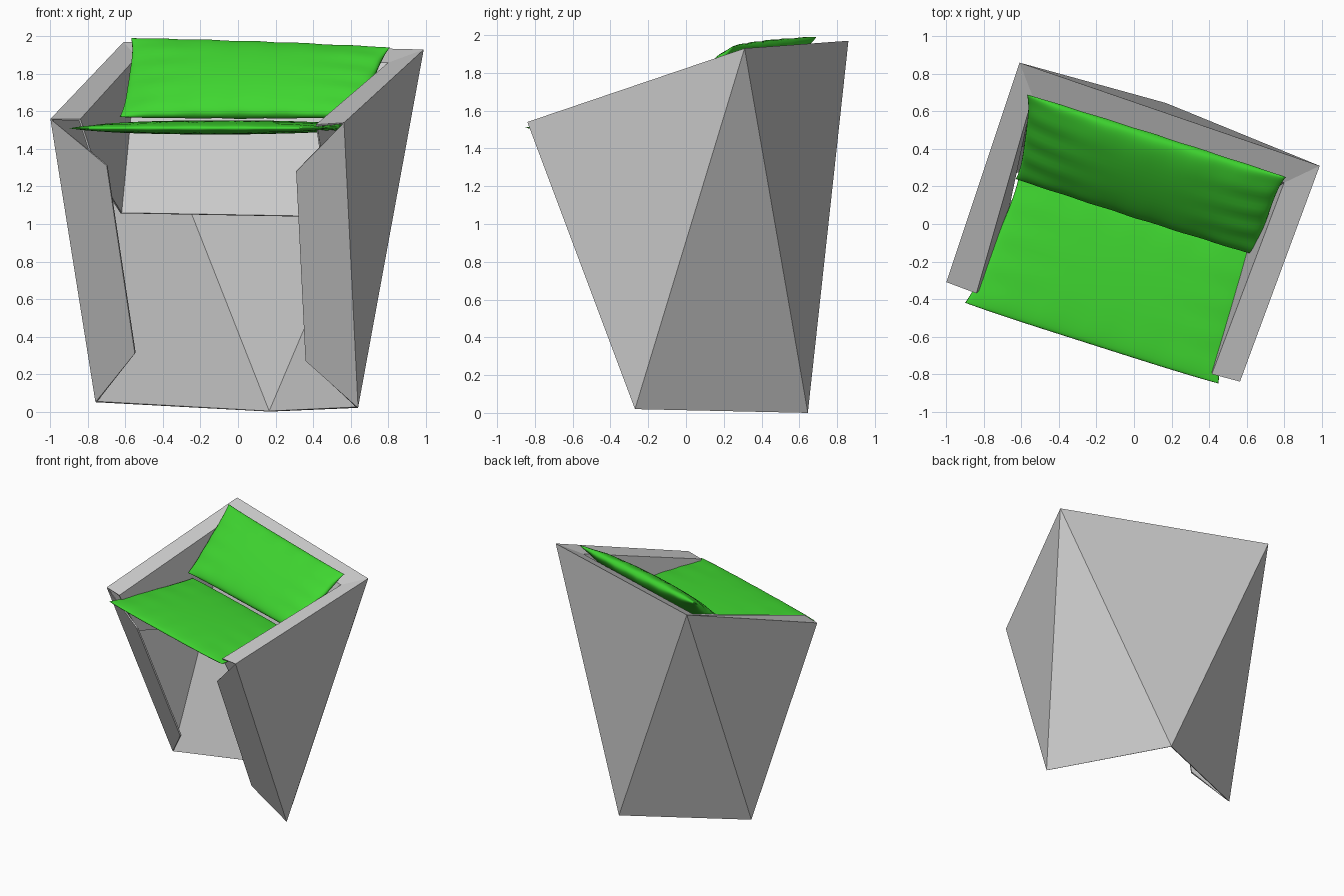
import bpy, bmesh, math
from mathutils import Vector

if "Cube" in bpy.data.objects:
    bpy.data.objects.remove(bpy.data.objects["Cube"])

green = bpy.data.materials.new("green_fabric")
green.diffuse_color = (0.05, 0.68, 0.03, 1)
green.use_nodes = True
green.node_tree.nodes["Principled BSDF"].inputs["Base Color"].default_value = green.diffuse_color


def make_object(name, bm):
    mesh = bpy.data.meshes.new(name)
    bm.to_mesh(mesh)
    bm.free()
    ob = bpy.data.objects.new(name, mesh)
    bpy.context.collection.objects.link(ob)
    return ob


# Faceted chair shell: A-D outer rim corners, L/M/R feet,
# suffix r = inner rim, d = bottom of inner lining, 1 = front panel inset
points = {
    "A": (-1.0, -.31, 1.56), "B": (-.61, .86, 1.97), "C": (.99, .31, 1.93), "D": (.565, -.84, 1.54),
    "L": (-.76, .22, .05), "M": (.17, .645, 0), "R": (.64, -.27, .02),
    "Ar": (-.84, -.37, 1.56), "Br": (-.54, .68, 1.89), "Cr": (.80, .22, 1.86), "Dr": (.415, -.80, 1.53),
    "Ad": (-.74, -.27, 1.25), "Bd": (-.62, .42, 1.06), "Cd": (.52, .03, 1.04), "Dd": (.46, -.66, 1.22),
    "A1": (-.70, -.34, 1.31), "L1": (-.55, .02, .31), "D1": (.31, -.72, 1.28), "R1": (.36, -.335, .27),
}
faces = [
    "D R C", "R M C", "C M B", "B M L", "B L A",          # outer facets
    "D C Cr Dr", "C B Br Cr", "B A Ar Br",                # top rim
    "Dr Cr Cd Dd", "Cr Br Bd Cd", "Br Ar Ad Bd",          # inner lining
    "A L L1 A1", "D D1 R1 R",                             # front panels
]
bm = bmesh.new()
verts = {k: bm.verts.new(p) for k, p in points.items()}
for f in faces:
    bm.faces.new([verts[k] for k in f.split()])
shell = make_object("chair_shell", bm)
solid = shell.modifiers.new("thickness", 'SOLIDIFY')
solid.thickness = 0.012
solid.offset = -1


def cushion(name, corners, thick, pinch, n=32):
    """Puffed pillow between four corners (bottom left, bottom right, top right, top left)."""
    bl, br, tr, tl = [Vector(c) for c in corners]
    normal = (br - bl).cross(tl - bl).normalized()
    bm = bmesh.new()
    for side in (1, -1):
        grid = []
        for j in range(n + 1):
            row = []
            for i in range(n + 1):
                # denser sampling near the seams
                u = math.sin((i / n - .5) * math.pi)
                v = math.sin((j / n - .5) * math.pi)
                a = u * (1 - pinch[0] * (1 - v ** 4))
                b = v * (1 - pinch[1] * (1 - u ** 4))
                s, t = (a + 1) / 2, (b + 1) / 2
                p = (bl * (1 - s) + br * s) * (1 - t) + (tl * (1 - s) + tr * s) * t
                puff = ((1 - u * u) * (1 - v * v)) ** .4
                # small gathers along the seams
                wrinkle = .06 * (math.sin(17 * u + 2) * abs(v) ** 3 + math.sin(13 * v) * abs(u) ** 3)
                row.append(bm.verts.new(p + normal * side * thick / 2 * puff * (1 + wrinkle * 2)))
            grid.append(row)
        for j in range(n):
            for i in range(n):
                q = [grid[j][i], grid[j][i + 1], grid[j + 1][i + 1], grid[j + 1][i]]
                bm.faces.new(q if side > 0 else q[::-1])
    bmesh.ops.remove_doubles(bm, verts=bm.verts, dist=1e-5)
    for f in bm.faces:
        f.smooth = True
    ob = make_object(name, bm)
    ob.data.materials.append(green)
    return ob


# Cushions
cushion("seat_cushion",
        [(-.90, -.42, 1.51), (.45, -.85, 1.51), (.67, -.15, 1.52), (-.61, .27, 1.52)],
        .075, (.03, -.02))
cushion("back_cushion",
        [(-.63, .24, 1.57), (.66, -.17, 1.57), (.81, .25, 1.94), (-.57, .69, 1.99)],
        .15, (.03, .02))
